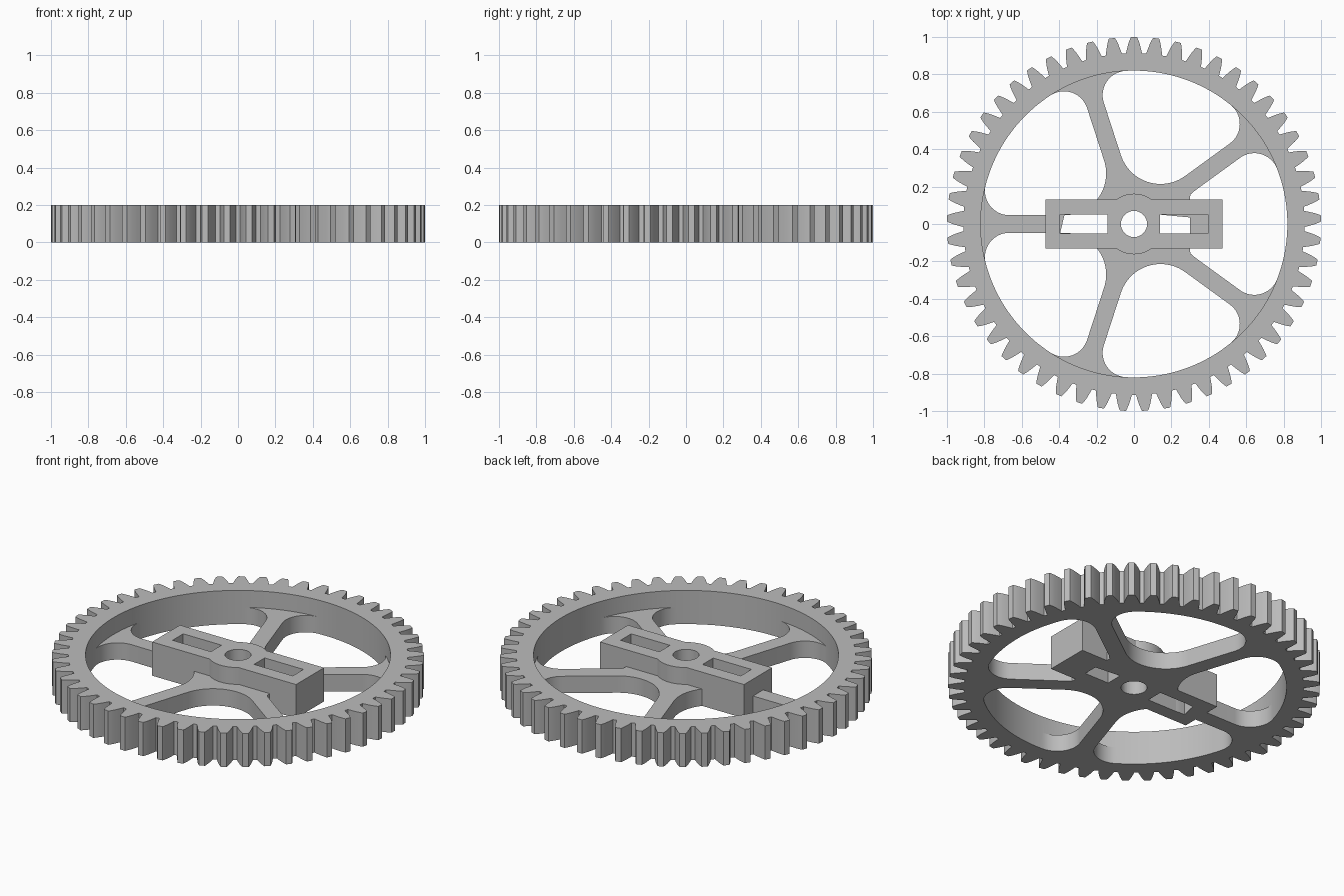
import bpy, bmesh
from math import sin, cos, asin, sqrt, pi, radians
from mathutils import Vector

TEETH, SPOKES = 53, 5
HEIGHT, WEB_HEIGHT = 0.2, 0.1
RIM_R, SPOKE_HALF = 0.82, 0.047

cube = bpy.data.objects.get("Cube")
if cube:
    bpy.data.objects.remove(cube)

grey = bpy.data.materials.new("plain_grey")
grey.use_nodes = True
grey.diffuse_color = (0.5, 0.5, 0.5, 1)
grey.node_tree.nodes["Principled BSDF"].inputs["Base Color"].default_value = (0.5, 0.5, 0.5, 1)


def polar(r, a):
    return Vector((r * cos(a), r * sin(a)))


def arc(centre, r, a0, a1, n):
    return [centre + polar(r, a0 + (a1 - a0) * i / n) for i in range(n + 1)]


def circle(r, n):
    return arc(Vector((0, 0)), r, 0, 2 * pi, n)[:-1]


def rectangle(x0, x1, y):
    return [Vector(p) for p in ((x0, -y), (x1, -y), (x1, y), (x0, y))]


def plate(name, outlines, height):
    """Flat plate standing on the ground; outlines after the first are holes."""
    curve = bpy.data.curves.new(name, 'CURVE')
    curve.dimensions, curve.fill_mode = '2D', 'BOTH'
    curve.extrude = height / 2
    for points in outlines:
        spline = curve.splines.new('POLY')
        spline.points.add(len(points) - 1)
        for p, co in zip(spline.points, points):
            p.co = (co.x, co.y, 0, 1)
        spline.use_cyclic_u = True
    helper = bpy.data.objects.new(name, curve)
    bpy.context.collection.objects.link(helper)
    mesh = bpy.data.meshes.new_from_object(
        helper.evaluated_get(bpy.context.evaluated_depsgraph_get()))
    bpy.data.objects.remove(helper)
    bm = bmesh.new()
    bm.from_mesh(mesh)
    bmesh.ops.remove_doubles(bm, verts=bm.verts, dist=1e-5)
    bmesh.ops.translate(bm, verts=bm.verts, vec=(0, 0, height / 2))
    bmesh.ops.recalc_face_normals(bm, faces=bm.faces)
    bm.to_mesh(mesh)
    bm.free()
    mesh.materials.clear()
    mesh.materials.append(grey)
    obj = bpy.data.objects.new(name, mesh)
    bpy.context.collection.objects.link(obj)
    return obj


# Toothed rim
flank = [(0.913, 0.043), (0.935, 0.038), (0.965, 0.03), (0.99, 0.021), (1.0, 0.016)]
teeth = []
for i in range(TEETH):
    a = pi / 2 + 2 * pi * i / TEETH
    teeth += [polar(r, a - w / r) for r, w in flank]
    teeth += [polar(r, a + w / r) for r, w in reversed(flank)]
rim = plate("toothed_rim", [teeth, circle(RIM_R, 180)], HEIGHT)

# Spoked web: one outline that dips in and out of each rounded opening
half = pi / SPOKES
inner_d = 0.46
inner_r = inner_d * sin(half) - SPOKE_HALF
corner_r = 0.13
corner_d = RIM_R - corner_r
corner_a = half - asin((corner_r + SPOKE_HALF) / corner_d)
web_outline = []
for k in range(SPOKES):
    mid = 2 * half * k
    first, last = mid - corner_a, mid + corner_a
    pts = arc(polar(corner_d, first), corner_r, first, mid - half - pi / 2, 16)
    pts += arc(polar(inner_d, mid), inner_r, mid - half - pi / 2,
               mid + half + pi / 2 - 2 * pi, 24)
    pts += arc(polar(corner_d, last), corner_r, mid + half + pi / 2, last, 16)
    if k == 0:  # this opening has a straight inner end
        pts = [Vector((max(p.x, 0.3), p.y)) for p in pts]
    web_outline += pts
    web_outline += arc(Vector((0, 0)), RIM_R + 0.03, last, first + 2 * half, 8)

# Hub bar with a round boss, a shaft hole and two slots
bar_x, bar_y, boss_r = 0.473, 0.131, 0.162
boss_a = asin(bar_y / boss_r)
bar_outline = []
for s in (1, -1):
    bar_outline += [Vector((s * bar_x, -s * bar_y)), Vector((s * bar_x, s * bar_y))]
    start = boss_a if s > 0 else boss_a + pi
    bar_outline += arc(Vector((0, 0)), boss_r, start, start + pi - 2 * boss_a, 14)
holes = [circle(0.07, 48), rectangle(0.14, 0.395, 0.05), rectangle(-0.395, -0.143, 0.05)]
web = plate("spoked_web", [web_outline] + holes, WEB_HEIGHT)
bar = plate("hub_bar", [bar_outline] + holes, HEIGHT)

# Fuse the parts into one wheel
for part in (web, bar):
    mod = rim.modifiers.new("join_" + part.name, 'BOOLEAN')
    mod.operation, mod.solver, mod.object = 'UNION', 'EXACT', part
fused = bpy.data.meshes.new_from_object(
    rim.evaluated_get(bpy.context.evaluated_depsgraph_get()))
rim.modifiers.clear()
rim.data = fused
rim.name = "gear_wheel"
for part in (web, bar):
    bpy.data.objects.remove(part)

bpy.ops.object.select_all(action='DESELECT')
rim.select_set(True)
bpy.context.view_layer.objects.active = rim
bpy.ops.object.shade_smooth_by_angle(angle=radians(25))
